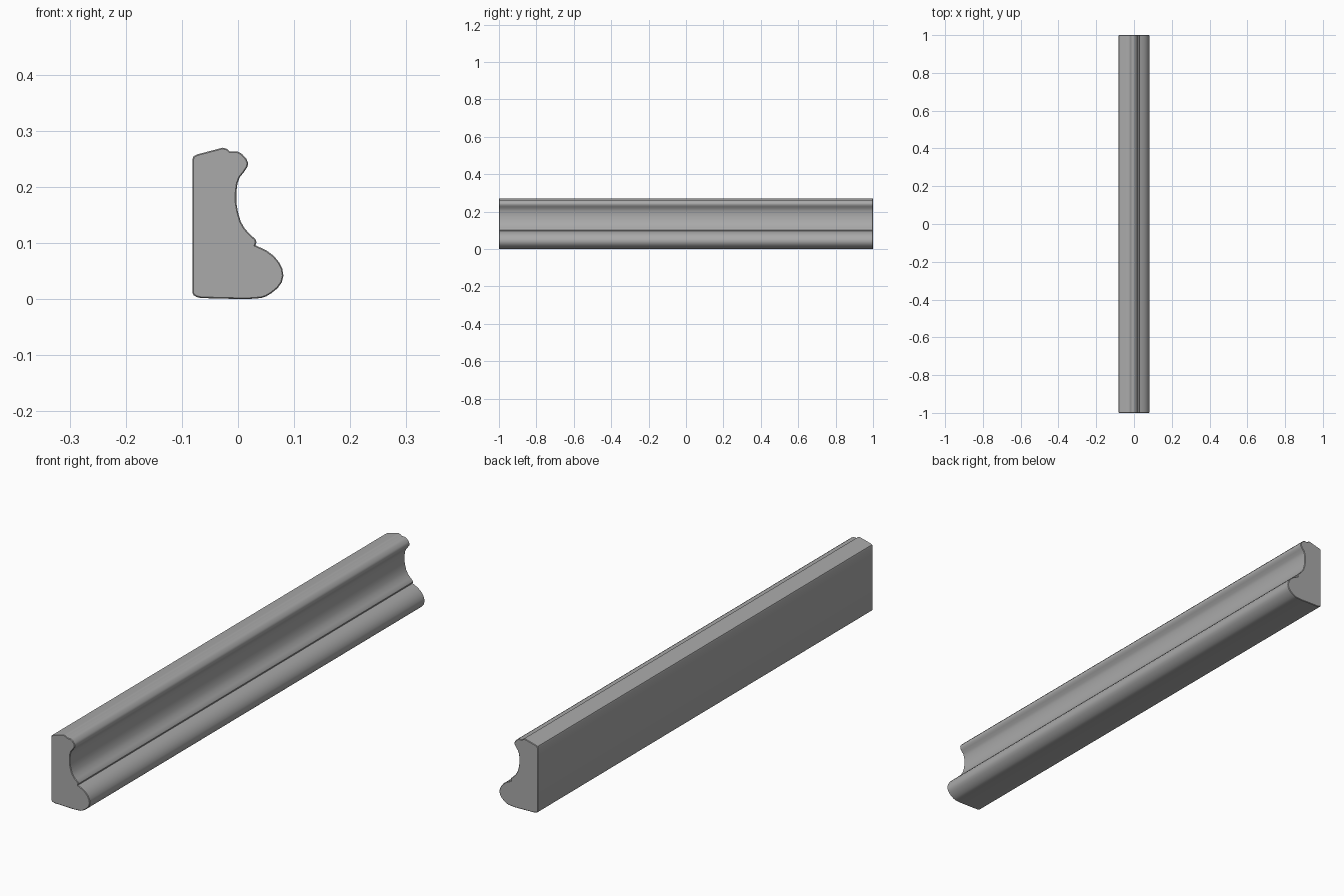
import bpy, bmesh

# Cross-section (x, z) of the moulding, clockwise from the lower back corner
PROFILE = [
    (-0.081, 0.011), (-0.081, 0.250), (-0.079, 0.255), (-0.073, 0.258),
    (-0.035, 0.268), (-0.027, 0.270), (-0.020, 0.268), (-0.014, 0.263),
    (-0.008, 0.263), (0.000, 0.263), (0.007, 0.259), (0.015, 0.250),
    (0.018, 0.243), (0.017, 0.236), (0.011, 0.227), (0.003, 0.217),
    (-0.001, 0.206), (-0.003, 0.190), (-0.003, 0.172), (0.000, 0.155),
    (0.005, 0.138), (0.012, 0.126), (0.022, 0.115), (0.031, 0.107),
    (0.033, 0.102), (0.031, 0.096), (0.040, 0.092), (0.052, 0.086),
    (0.064, 0.077), (0.073, 0.066), (0.079, 0.054), (0.081, 0.042),
    (0.078, 0.030), (0.071, 0.020), (0.060, 0.011), (0.050, 0.005),
    (0.041, 0.002), (0.015, 0.000), (-0.066, 0.002), (-0.074, 0.004),
    (-0.079, 0.007),
]

# Extrude the section along y
bm = bmesh.new()
face = bm.faces.new([bm.verts.new((x, -1.0, z)) for x, z in PROFILE])
ext = bmesh.ops.extrude_face_region(bm, geom=[face], use_keep_orig=True)
moved = [g for g in ext["geom"] if isinstance(g, bmesh.types.BMVert)]
bmesh.ops.translate(bm, verts=moved, vec=(0, 2.0, 0))
bmesh.ops.recalc_face_normals(bm, faces=bm.faces[:])

# Slightly soften the end rims
rims = [e for e in bm.edges if abs(e.verts[0].co.y - e.verts[1].co.y) < 1e-6]
bmesh.ops.bevel(bm, geom=rims, offset=0.002, segments=1, affect='EDGES',
                clamp_overlap=True)

mesh = bpy.data.meshes.new("moulding")
bm.to_mesh(mesh)
bm.free()
moulding = bpy.data.objects.new("moulding", mesh)
bpy.context.collection.objects.link(moulding)

# Single plain grey
grey = bpy.data.materials.new("plain grey")
grey.diffuse_color = (0.4, 0.4, 0.4, 1)
mesh.materials.append(grey)

# Smooth curves, crisp ends and quirks
bpy.context.view_layer.objects.active = moulding
moulding.select_set(True)
bpy.ops.object.shade_smooth_by_angle(angle=0.7)
